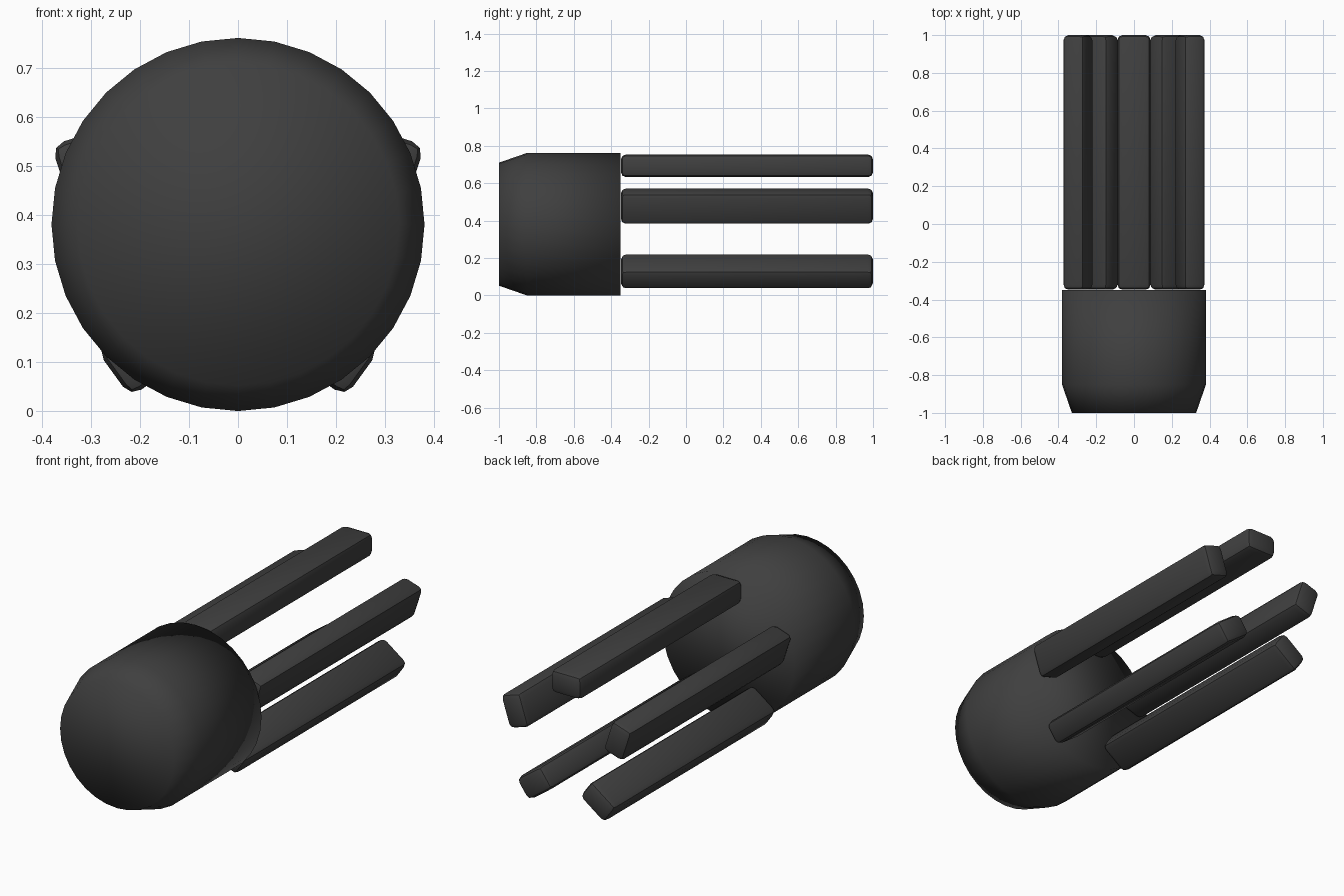
import bpy, bmesh, math
from mathutils import Matrix, Vector

if "Cube" in bpy.data.objects:
    bpy.data.objects.remove(bpy.data.objects["Cube"])

R, SIDES = 0.381, 32          # body radius (also axis height) and side count

dark = bpy.data.materials.new("charcoal grey")
dark.diffuse_color = (0.05, 0.05, 0.05, 1)
dark.use_nodes = True
dark.node_tree.nodes["Principled BSDF"].inputs["Base Color"].default_value = dark.diffuse_color


def add_object(name, bm):
    bmesh.ops.recalc_face_normals(bm, faces=bm.faces)
    mesh = bpy.data.meshes.new(name)
    bm.to_mesh(mesh)
    bm.free()
    mesh.materials.append(dark)
    ob = bpy.data.objects.new(name, mesh)
    bpy.context.collection.objects.link(ob)
    return ob


# Body: capped cylinder along y with a tapered front, smooth all over
bm = bmesh.new()
rings = []
for y, r in [(-1.0, 0.329), (-0.85, R), (-0.35, R)]:
    rings.append([bm.verts.new((r * math.sin(2 * math.pi * i / SIDES), y,
                                R + r * math.cos(2 * math.pi * i / SIDES)))
                  for i in range(SIDES)])
for a, b in zip(rings, rings[1:]):
    for i in range(SIDES):
        j = (i + 1) % SIDES
        bm.faces.new((a[i], a[j], b[j], b[i]))
bm.faces.new(rings[0])
bm.faces.new(rings[-1])
body = add_object("body", bm)
for p in body.data.polygons:
    p.use_smooth = True

# Prongs: five rounded bars in a ring, each tilted opposite to its position angle
Y0, Y1 = -0.348, 1.0
for k in range(5):
    ang = 2 * math.pi * k / 5
    bm = bmesh.new()
    bmesh.ops.create_cube(bm, size=1, matrix=Matrix.Diagonal((0.176, Y1 - Y0, 0.121, 1)))
    bmesh.ops.bevel(bm, geom=bm.edges[:], offset=0.027, segments=2,
                    profile=0.5, affect='EDGES')
    centre = Vector((0.312 * math.sin(ang), (Y0 + Y1) / 2, R + 0.312 * math.cos(ang)))
    bm.transform(Matrix.Translation(centre) @ Matrix.Rotation(-ang, 4, 'Y'))
    ob = add_object(f"prong_{k + 1}", bm)
    bpy.ops.object.select_all(action='DESELECT')
    ob.select_set(True)
    bpy.context.view_layer.objects.active = ob
    bpy.ops.object.shade_smooth_by_angle(angle=math.radians(30))
